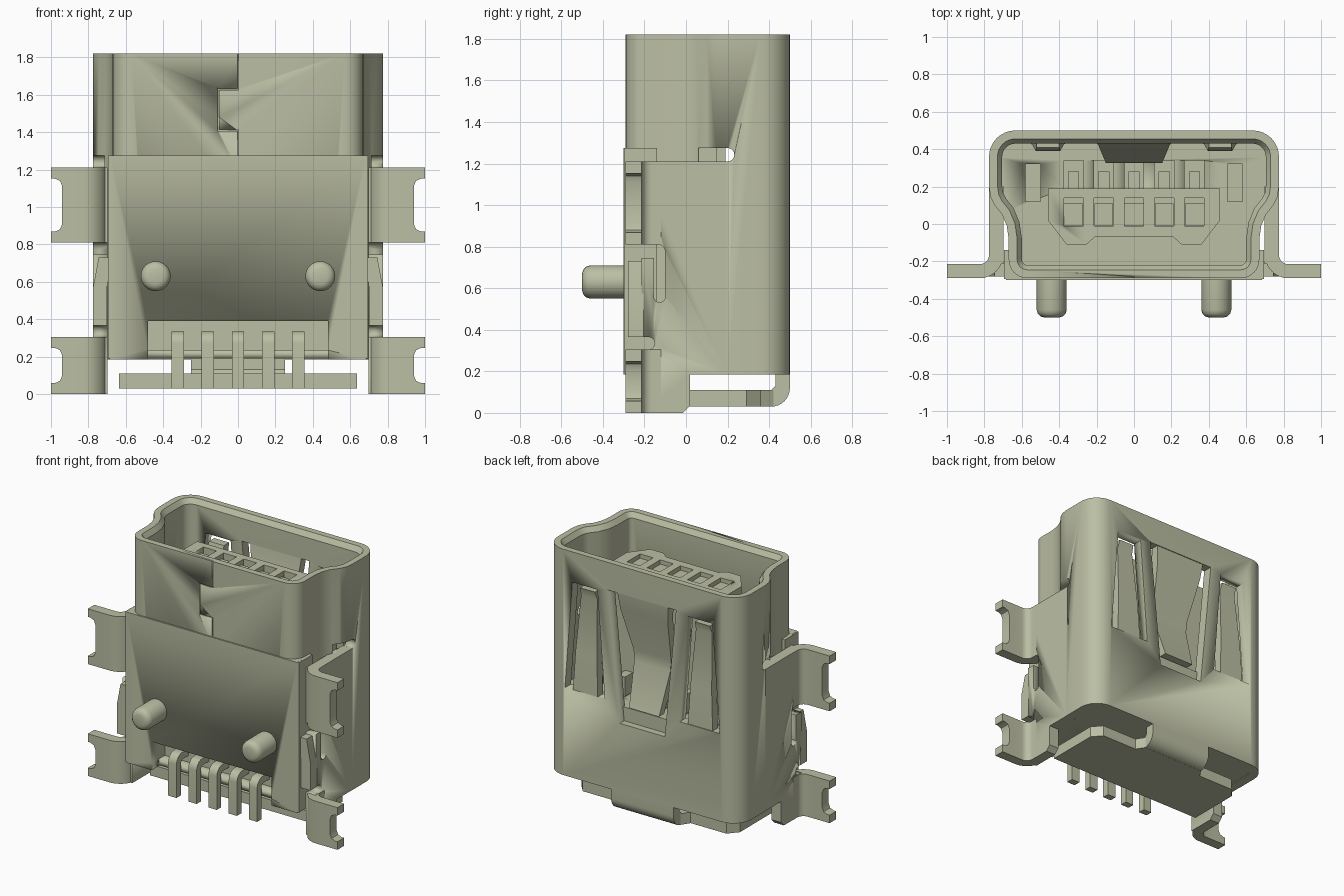
import bpy, bmesh, math
from mathutils import Vector

cube = bpy.data.objects.get("Cube")
if cube:
    bpy.data.objects.remove(cube, do_unlink=True)

mat = bpy.data.materials.new("warm grey metal")
COLOUR = (0.5, 0.52, 0.37, 1)
mat.diffuse_color = COLOUR
mat.use_nodes = True
for n in mat.node_tree.nodes:
    if n.type == 'BSDF_PRINCIPLED':
        n.inputs["Base Color"].default_value = COLOUR


# ---------- helpers ----------
def activate(ob):
    bpy.ops.object.select_all(action='DESELECT')
    ob.select_set(True)
    bpy.context.view_layer.objects.active = ob


def finish(name, bm):
    bmesh.ops.recalc_face_normals(bm, faces=bm.faces)
    me = bpy.data.meshes.new(name)
    bm.to_mesh(me)
    bm.free()
    me.materials.append(mat)
    ob = bpy.data.objects.new(name, me)
    bpy.context.collection.objects.link(ob)
    activate(ob)
    bpy.ops.object.shade_smooth_by_angle(angle=math.radians(35))
    return ob


def loft(name, rings, closed=False):
    """Skin equal-length rings; cap the ends, or close the loop of rings."""
    bm = bmesh.new()
    vs = [[bm.verts.new(p) for p in r] for r in rings]
    pairs = list(zip(vs, vs[1:]))
    if closed:
        pairs.append((vs[-1], vs[0]))
    else:
        bm.faces.new(vs[0])
        bm.faces.new(vs[-1])
    for a, b in pairs:
        for i in range(len(a)):
            j = (i + 1) % len(a)
            bm.faces.new((a[i], a[j], b[j], b[i]))
    return finish(name, bm)


def prism(name, pts, axis, a, b):
    """Extrude a 2D outline along an axis from a to b."""
    place = {'x': lambda u, v, t: (t, u, v),
             'y': lambda u, v, t: (u, t, v),
             'z': lambda u, v, t: (u, v, t)}[axis]
    return loft(name, [[place(u, v, t) for u, v in pts] for t in (a, b)])


def box(name, x, y, z):
    return prism(name, [(x[0], y[0]), (x[1], y[0]), (x[1], y[1]), (x[0], y[1])], 'z', *z)


def arc(cx, cy, r, a0, a1, n=8):
    return [(cx + r * math.cos(math.radians(a0 + (a1 - a0) * i / n)),
             cy + r * math.sin(math.radians(a0 + (a1 - a0) * i / n))) for i in range(n + 1)]


def inset(pts, d):
    """Offset a counter-clockwise outline inwards."""
    out = []
    for i, p in enumerate(pts):
        p0, p1, p2 = Vector(pts[i - 1]), Vector(p), Vector(pts[(i + 1) % len(pts)])
        e1, e2 = (p1 - p0).normalized(), (p2 - p1).normalized()
        n1, n2 = Vector((-e1.y, e1.x)), Vector((-e2.y, e2.x))
        m = (n1 + n2).normalized()
        out.append(tuple(p1 + m * (d / max(0.3, m.dot(n1)))))
    return out


def ribbon(name, cx, sections, t=0.06):
    """Bent strip through (z, y, half width) sections."""
    return loft(name, [[(cx - w, y - t / 2, z), (cx + w, y - t / 2, z),
                        (cx + w, y + t / 2, z), (cx - w, y + t / 2, z)] for z, y, w in sections])


def cut(ob, cutters):
    for c in cutters:
        m = ob.modifiers.new("cut", 'BOOLEAN')
        m.operation, m.solver, m.object = 'DIFFERENCE', 'EXACT', c
        activate(ob)
        bpy.ops.object.modifier_apply(modifier=m.name)


def discard(cutters):
    for c in cutters:
        bpy.data.objects.remove(c, do_unlink=True)


def mirror(ob):
    ob.modifiers.new("mirror", 'MIRROR')
    return ob


# ---------- shell ----------
half = (arc(0.57, -0.19, 0.10, -90, 0)
        + [(0.67, -0.08), (0.68, -0.01), (0.705, 0.05), (0.745, 0.10), (0.767, 0.145), (0.775, 0.2)]
        + arc(0.635, 0.36, 0.14, 0, 90))
outline = half + [(-x, y) for x, y in reversed(half)]
at = lambda pts, z: [(x, y, z) for x, y in pts]
inner = inset(outline, 0.07)
shell = loft("shell", [at(outline, 0.185), at(outline, 1.82), at(inset(outline, 0.045), 1.82),
                       at(inner, 1.785), at(inner, 0.185)], closed=True)

# spring windows, side slots and front seam
windows = [prism("cutter", [(-0.27, 1.62), (-0.18, 0.68), (0.18, 0.68), (0.27, 1.62)], 'y', 0.38, 0.6)]
for s in (-1, 1):
    c = s * 0.46
    windows.append(prism("cutter", [(c - 0.10, 1.6), (c - 0.16, 0.82), (c + 0.16, 0.82), (c + 0.10, 1.6)],
                         'y', 0.38, 0.6))
    slot = [(0.06, 1.21)] + arc(0.2, 1.2425, 0.0325, -90, 90) + [(0.06, 1.275)]
    windows.append(prism("cutter", slot, 'x', s * 0.69, s * 0.85))
g = 0.004
windows += [box("cutter", (x - g, x + g), (-0.35, -0.28), z) for x, z in
            ((0, (1.2, 1.41)), (-0.105, (1.41 - g, 1.63 + g)), (0, (1.63, 1.9)))]
windows += [box("cutter", (-0.105, g), (-0.35, -0.28), (z - g, z + g)) for z in (1.41, 1.63)]
cut(shell, windows)
discard(windows)

# springs in the back wall
ribbon("center_spring", 0, [(1.63, 0.465, 0.205), (1.5, 0.45, 0.19), (1.18, 0.355, 0.15),
                            (1.10, 0.355, 0.145), (0.80, 0.45, 0.12)])
for s, side in ((1, "left"), (-1, "right")):
    ribbon(side + "_spring", s * 0.46, [(0.80, 0.465, 0.10), (1.1, 0.455, 0.085),
                                        (1.5, 0.42, 0.065), (1.56, 0.44, 0.06)])

# ---------- insulating body ----------
infill = prism("body_core", inset(outline, 0.05), 'z', 0.19, 0.78)
front = box("body_front", (-0.685, 0.685), (-0.30, -0.235), (0.185, 1.275))
recess = [box("cutter", (-0.48, 0.48), (-0.4, -0.15), (0.235, 0.39)),
          box("cutter", (-0.48, 0.48), (-0.4, -0.22), (0.1, 0.2355))]
for ob in (shell, infill, front):
    cut(ob, recess)
discard(recess)
mirror(box("body_corner", (0.62, 0.695), (-0.295, -0.14), (0.19, 1.274)))

# locating pegs
for s, side in ((1, "left"), (-1, "right")):
    profile = [(-0.25, 0.08), (-0.46, 0.08), (-0.48, 0.074), (-0.494, 0.06), (-0.5, 0.04)]
    loft(side + "_peg", [[(s * 0.44 + u, y, 0.63 + v) for u, v in arc(0, 0, r, 0, 345, 23)]
                         for y, r in profile])

# tongue with contacts
th = [(0.21, -0.07), (0.255, -0.11), (0.36, -0.11), (0.46, 0.02), (0.46, 0.19)]
tongue = prism("tongue", th + [(-x, y) for x, y in reversed(th)], 'z', 0.75, 1.66)
columns = [0.1615 * i for i in range(-2, 3)]
pockets = [box("cutter", (x - 0.052, x + 0.052), (-0.01, 0.14), (1.35, 1.7)) for x in columns]
cut(tongue, pockets)
discard(pockets)
floor_cuts = [box("cutter", (x - 0.052, x + 0.052), (0.19, 0.34), (0.68, 0.85)) for x in columns]
floor_cuts += [box("cutter", (s * 0.54 - 0.04, s * 0.54 + 0.04), (0.12, 0.32), (0.68, 0.85)) for s in (-1, 1)]
cut(infill, floor_cuts)
discard(floor_cuts)
pin = ([(-0.10, 0.335), (-0.10, 0.285), (-0.225, 0.285), (-0.24, 0.27), (-0.24, 0.03), (-0.29, 0.03)]
       + arc(-0.225, 0.27, 0.065, 180, 90, 6))
for i, x in enumerate(columns):
    box(f"contact_{i + 1}", (x - 0.05, x + 0.05), (-0.008, 0.11), (1.3, 1.63))
    box(f"contact_blade_{i + 1}", (x - 0.03, x + 0.03), (0.185, 0.28), (0.65, 0.9))
    prism(f"pin_{i + 1}", pin, 'x', x - 0.033, x + 0.033)

# ---------- side walls, latches and mounting feet ----------
wall = mirror_wall = prism("side_wall", [(-0.215, 0.0), (-0.015, 0.0), (0.02, 0.035), (0.02, 0.185),
                                         (0.2, 0.185), (0.2, 1.21), (-0.215, 1.21)], 'x', 0.697, 0.774)
hook = ([(-0.35, 0.745), (-0.155, 0.745), (-0.155, 0.56)] + arc(-0.1275, 0.56, 0.0275, 180, 360)
        + arc(-0.135, 0.775, 0.035, 0, 90, 4) + [(-0.35, 0.81)])
lower = [(-0.35, 0.305)] + arc(-0.18, 0.335, 0.03, -90, 90) + [(-0.35, 0.365)]
slots = [prism("cutter", p, 'x', 0.6, 0.9) for p in (hook, lower)]
cut(wall, slots)
discard(slots)
mirror(wall)
mirror(prism("side_latch", [(0.70, 0.365), (0.775, 0.365), (0.775, 0.57), (0.745, 0.73),
                            (0.68, 0.73), (0.70, 0.57)], 'y', -0.28, -0.205))

bend = ([(0.775, -0.12)] + arc(0.825, -0.165, 0.05, 180, 270) + [(0.9, -0.215), (0.9, -0.29)]
        + arc(0.825, -0.165, 0.125, 270, 180) + [(0.70, -0.12)])
for name, z0, z1 in (("upper", 0.81, 1.21), ("lower", 0.0, 0.305)):
    mirror(prism(name + "_foot_bend", bend, 'z', z0, z1))
    claw = [(0.9, z0), (1, z0), (1, z0 + 0.058), (0.98, z0 + 0.058), (0.952, z0 + 0.07), (0.94, z0 + 0.098)]
    claw += [(x, z0 + z1 - z) for x, z in reversed(claw)]
    mirror(prism(name + "_foot_claw", claw, 'y', -0.29, -0.215))

# ---------- bottom flap ----------
flap = [(0.635, -0.10), (0.635, 0.29), (0.575, 0.36), (0.29, 0.36), (0.25, 0.42)]
prism("bottom_flap", flap + [(-x, y) for x, y in reversed(flap)], 'z', 0.03, 0.11)
prism("flap_bend", [(0.43, 0.2), (0.43, 0.13), (0.41, 0.11), (0.38, 0.11), (0.38, 0.03)]
      + arc(0.41, 0.12, 0.09, -90, 0) + [(0.5, 0.2)], 'x', -0.25, 0.25)
